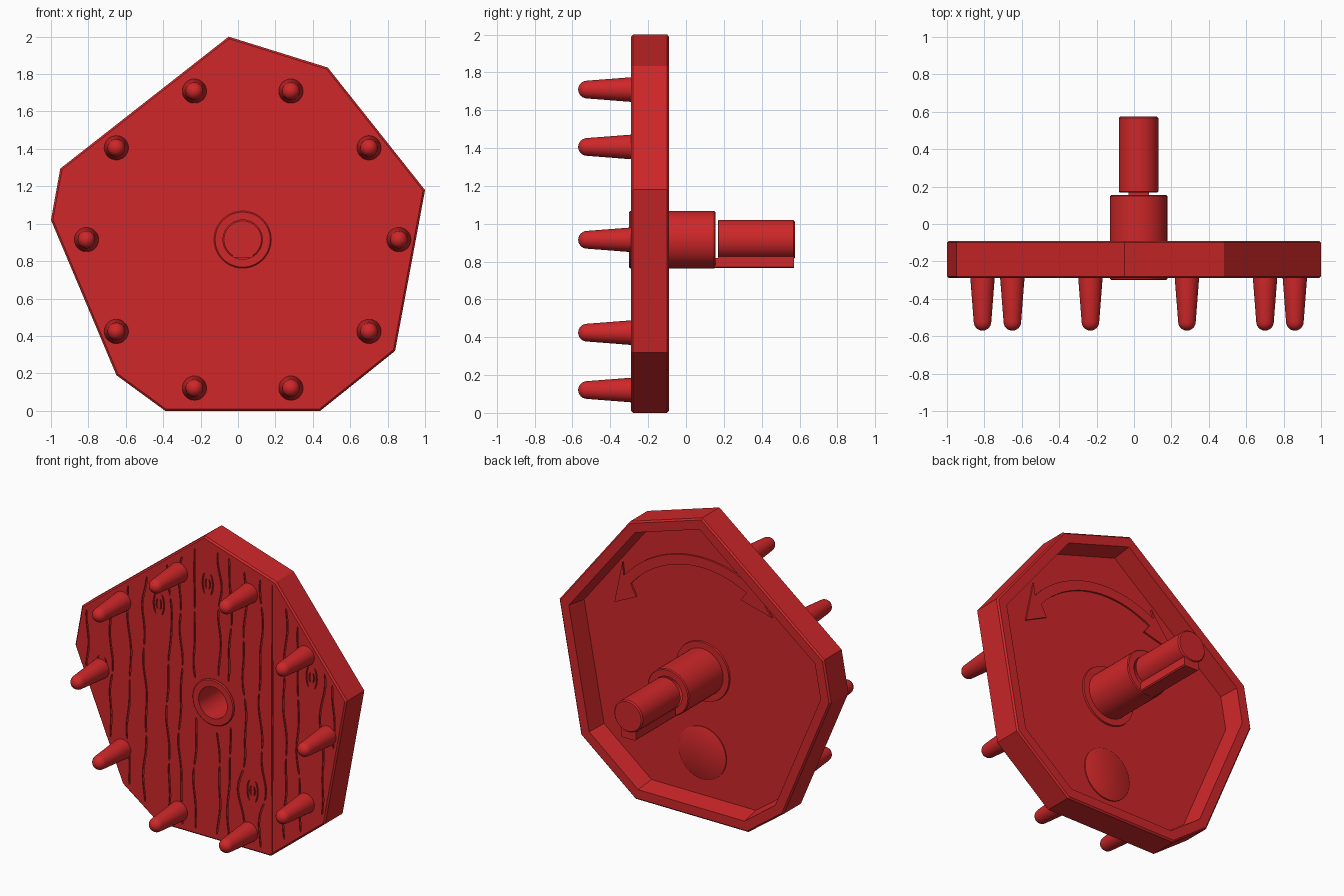
import bpy, bmesh, random
from math import sin, cos, pi, radians, exp, hypot
from mathutils import Vector

if "Cube" in bpy.data.objects:
    bpy.data.objects.remove(bpy.data.objects["Cube"])

random.seed(4)
CX, CZ = 0.025, 0.915            # axle centre in the front view
FRONT, BACK, FLOOR = -0.29, -0.09, -0.22
OUTLINE = [(-0.39, 0), (0.44, 0), (0.84, 0.32), (1.0, 1.18), (0.48, 1.835),
           (-0.05, 2.0), (-0.95, 1.295), (-1.0, 1.02), (-0.65, 0.19)]

red = bpy.data.materials.new("red_plastic")
red.diffuse_color = (0.62, 0.02, 0.022, 1)
red.use_nodes = True
red.node_tree.nodes["Principled BSDF"].inputs["Base Color"].default_value = red.diffuse_color


def finish(name, bm, smooth=True):
    bmesh.ops.recalc_face_normals(bm, faces=bm.faces)
    me = bpy.data.meshes.new(name)
    bm.to_mesh(me)
    bm.free()
    ob = bpy.data.objects.new(name, me)
    bpy.context.collection.objects.link(ob)
    me.materials.append(red)
    bpy.ops.object.select_all(action='DESELECT')
    bpy.context.view_layer.objects.active = ob
    ob.select_set(True)
    if smooth:
        bpy.ops.object.shade_smooth_by_angle(angle=radians(35))
    return ob


def skin(bm, loops, cap=True, ring=False):
    """Join equal-length point loops; cap both ends or close into a ring."""
    vs = [[bm.verts.new(p) for p in lp] for lp in loops]
    n = len(vs[0])
    for a, b in zip(vs, vs[1:] + ([vs[0]] if ring else [])):
        for i in range(n):
            j = (i + 1) % n
            bm.faces.new((a[i], a[j], b[j], b[i]))
    if cap and not ring:
        bm.faces.new(vs[0])
        bm.faces.new(vs[-1])


def lathe(name, profile, x=CX, z=CZ, n=48, ring=False):
    """Turn an (r, y) profile around an axis parallel to y."""
    bm = bmesh.new()
    skin(bm, [[(x + r * cos(2 * pi * i / n), y, z + r * sin(2 * pi * i / n))
               for i in range(n)] for r, y in profile], ring=ring)
    return finish(name, bm)


def inset(d):
    """Outline moved inwards by d."""
    pts = [Vector(p) for p in OUTLINE]
    out = []
    for i, p in enumerate(pts):
        a = (p - pts[i - 1]).normalized()
        b = (pts[(i + 1) % len(pts)] - p).normalized()
        na, nb = Vector((-a.y, a.x)), Vector((-b.y, b.x))
        out.append(p + (na + nb) * d / (1 + na.dot(nb)))
    return out


def inside(x, z, d):
    poly = inset(d)
    return all((b.x - a.x) * (z - a.y) - (b.y - a.y) * (x - a.x) > 0
               for a, b in zip(poly, poly[1:] + poly[:1]))


def strip(bm, path, w, y0, y1):
    """Thin bar of width w following an (x, z) path, thinned at its ends."""
    pts = [Vector(p) for p in path]
    loops = []
    for i, p in enumerate(pts):
        t = (pts[min(i + 1, len(pts) - 1)] - pts[max(i - 1, 0)]).normalized()
        k = 0.35 if i in (0, len(pts) - 1) else 1
        s = Vector((-t.y, t.x)) * w * k / 2
        a, b = p + s, p - s
        loops.append([(a.x, y0, a.y), (b.x, y0, b.y), (b.x, y1, b.y), (a.x, y1, a.y)])
    skin(bm, loops)


# Tray-shaped board: chamfered outside, hollow at the back
bm = bmesh.new()
skin(bm, [[(p.x, y, p.y) for p in inset(d)] for d, y in (
    (0.01, FRONT), (0, FRONT + 0.01), (0, BACK - 0.01), (0.01, BACK),
    (0.07, BACK), (0.09, FLOOR))])
board = finish("board", bm, smooth=False)

# Wood grain cutter: wavy lines that bend around knots
KNOTS = [(-0.38, 1.46), (-0.02, 1.69), (-0.80, 0.93), (0.745, 1.27), (0.31, 0.40)]
GRAIN = [-0.90, -0.74, -0.60, -0.48, -0.31, -0.22, -0.11, 0.06, 0.14, 0.25,
         0.37, 0.55, 0.65, 0.82, 0.90]
bm = bmesh.new()
for x0 in GRAIN:
    ph, run, limit = random.uniform(0, 6), [], random.randint(14, 32)
    for i in range(101):
        z = i * 0.02
        x = x0 + 0.011 * sin(7 * z + ph) + 0.006 * sin(17 * z + 2 * ph)
        for kx, kz in KNOTS:
            push = 0.04 * exp(-((z - kz) / 0.13) ** 2 - ((x0 - kx) / 0.13) ** 2)
            x += push if x0 > kx else -push
        ok = inside(x, z, 0.03) and hypot(x - CX, z - CZ) > 0.18
        if ok:
            run.append((x, z))
        if not ok or len(run) >= limit or i == 100:
            if len(run) > 3:
                strip(bm, run, 0.011, FRONT - 0.02, FRONT + 0.008)
            run, limit = [], random.randint(14, 32)
for kx, kz in KNOTS:
    for w, h in ((0.038, 0.085), (0.017, 0.04)):
        for s in (-1, 1):
            strip(bm, [(kx + s * w * sin(t * pi / 10), kz - h * cos(t * pi / 10))
                       for t in range(2, 9)], 0.008, FRONT - 0.02, FRONT + 0.008)
# Plank seam
strip(bm, [(0.455, 0.03), (0.455, 0.9), (0.455, 1.81)], 0.011, FRONT - 0.02, FRONT + 0.008)
grain = finish("grain_cutter", bm, smooth=False)
bore = lathe("bore_cutter", [(0.13, -0.5), (0.13, 0.2)])
for cutter in (grain, bore):
    bpy.context.view_layer.objects.active = board
    mod = board.modifiers.new("cut", 'BOOLEAN')
    mod.operation, mod.solver, mod.object = 'DIFFERENCE', 'EXACT', cutter
    bpy.ops.object.modifier_apply(modifier=mod.name)
    bpy.data.objects.remove(cutter)

# Ten tapered pegs with round tips
TIP = 0.047
peg = [(0.065, FRONT + 0.03), (0.065, FRONT)] + [
    (max(TIP * cos(a * pi / 12), 0.002), -0.523 - TIP * sin(a * pi / 12)) for a in range(7)]
for i in range(10):
    a = i * pi / 5
    lathe(f"peg_{i + 1}", peg, CX + 0.835 * cos(a), CZ + 0.835 * sin(a), 28)

# Hollow hub and its collar on the back
lathe("hub", [(0.105, -0.30), (0.147, -0.30), (0.153, -0.294), (0.153, 0.149),
              (0.147, 0.155), (0.105, 0.155)], ring=True)
lathe("hub_collar", [(0.14, FLOOR - 0.02), (0.2, FLOOR - 0.02), (0.195, FLOOR + 0.012),
                     (0.14, FLOOR + 0.012)], ring=True)

# Axle, joined to the hub only by the key underneath
lathe("axle", [(0.1, 0.168), (0.105, 0.173), (0.105, 0.567), (0.097, 0.575)])
bm = bmesh.new()
skin(bm, [[(CX + x, y, z) for x, z in ((-0.055, 0.85), (-0.055, 0.772), (-0.048, 0.765),
          (0.048, 0.765), (0.055, 0.772), (0.055, 0.85))] for y in (0.168, 0.57)])
skin(bm, [[(CX + x, y, z) for x, z in ((-0.055, 0.82), (-0.055, 0.772), (-0.048, 0.765),
          (0.048, 0.765), (0.055, 0.772), (0.055, 0.82))] for y in (0.145, 0.168)])
finish("axle_key", bm, smooth=False)

# Raised curved arrow on the back
def polar(r, deg):
    return (CX + r * cos(radians(deg)), CZ + r * sin(radians(deg)))


N = 24
arc = [40 + 78 * i / N for i in range(N + 1)]
shape = ([polar(0.71, 24), polar(0.82, 44)] + [polar(0.755, a) for a in arc] +
         [polar(0.80, 115), polar(0.71, 136), polar(0.62, 117)] +
         [polar(0.69, a) for a in reversed(arc)] + [polar(0.61, 37)])
bm = bmesh.new()
skin(bm, [[(x, y, z) for x, z in shape] for y in (FLOOR - 0.01, FLOOR + 0.012)])
finish("direction_arrow", bm, smooth=False)

# Plain round badge on the back
lathe("badge", [(0.175, FLOOR - 0.01), (0.175, FLOOR + 0.007), (0.17, FLOOR + 0.01)], 0.03, 0.37)
